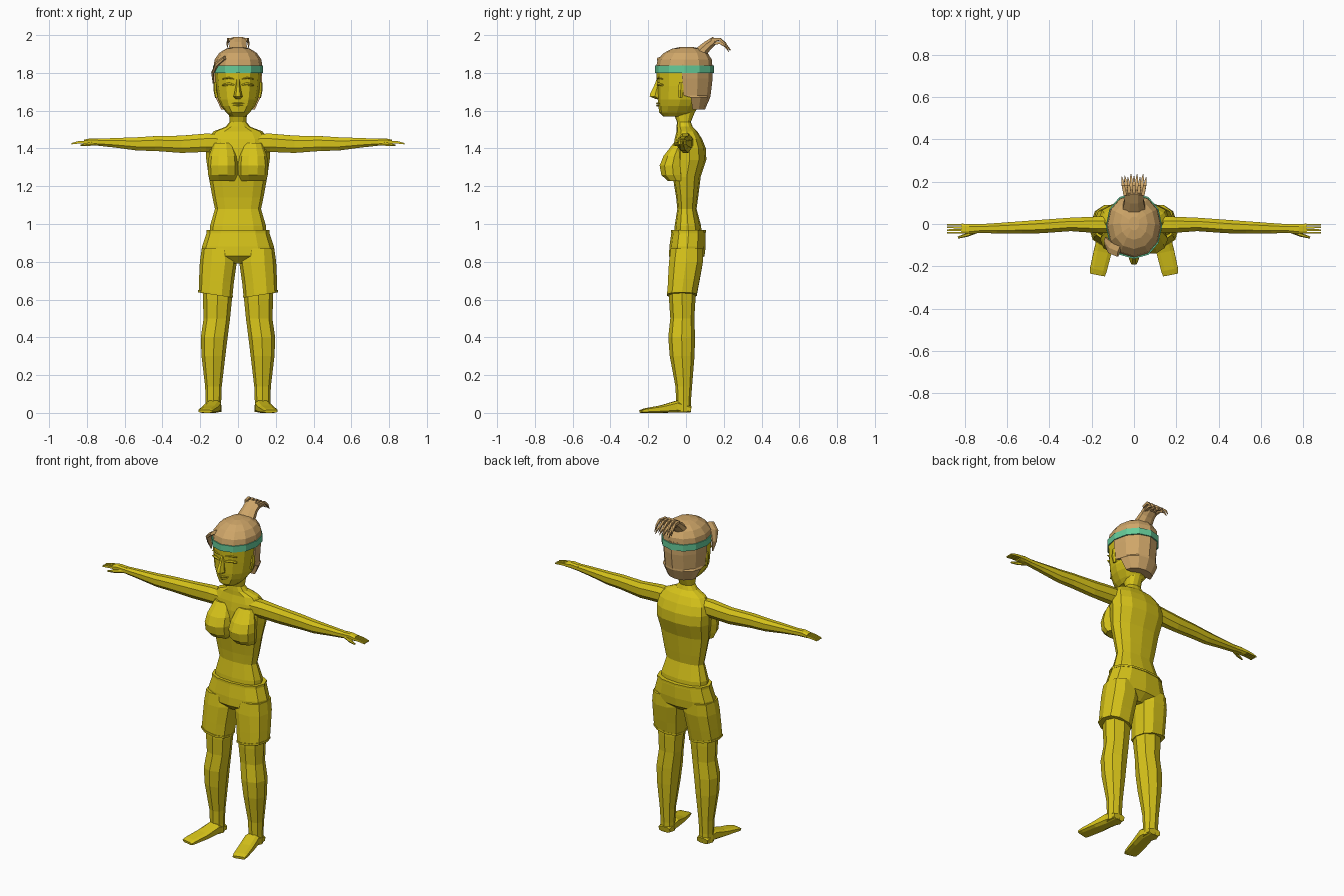
import bpy, bmesh, math, random
from mathutils import Vector

random.seed(4)


def material(name, rgb):
    m = bpy.data.materials.new(name)
    m.diffuse_color = (*rgb, 1)
    return m


SKIN = material("yellow", (0.68, 0.55, 0.01))
HAIR = material("tan", (0.62, 0.38, 0.14))
BAND = material("teal", (0.13, 0.60, 0.32))


def power(v, p):
    return math.copysign(abs(v) ** p, v)


def loft(name, rings, mat, mirror=False, caps=True):
    """Skin a list of equal-sized point rings, optionally mirrored across x."""
    bm = bmesh.new()
    vs = [[bm.verts.new(p) for p in r] for r in rings]
    n = len(vs[0])
    for a, b in zip(vs, vs[1:]):
        for i in range(n):
            j = (i + 1) % n
            bm.faces.new((a[i], a[j], b[j], b[i]))
    if caps:
        bm.faces.new(vs[0])
        bm.faces.new(vs[-1])
    bmesh.ops.recalc_face_normals(bm, faces=bm.faces)
    me = bpy.data.meshes.new(name)
    bm.to_mesh(me)
    bm.free()
    me.materials.append(mat)
    ob = bpy.data.objects.new(name, me)
    bpy.context.collection.objects.link(ob)
    if mirror:
        ob.modifiers.new("mirror", 'MIRROR').use_mirror_merge = False
    return ob


def level(z, cx, rx, yf, yb, n=12, p=0.85, tilt=0.0):
    """Horizontal ring: half width rx, from yf (front) to yb (back)."""
    cy, ry = (yf + yb) / 2, (yb - yf) / 2
    out = []
    for i in range(n):
        t = 2 * math.pi * i / n
        c, s = power(math.cos(t), p), power(math.sin(t), p)
        out.append((cx + rx * c, cy + ry * s, z + tilt * c))
    return out


def tube(name, stations, u, mat, n=6, p=1.0, mirror=False, floor=False):
    """Sweep an oval (half size a along u, b across) through (x, y, z, a, b)."""
    pts = [Vector(s[:3]) for s in stations]
    rings = []
    for k, (x, y, z, a, b) in enumerate(stations):
        t = (pts[min(k + 1, len(pts) - 1)] - pts[max(k - 1, 0)]).normalized()
        v = t.cross(Vector(u)).normalized()
        w = v.cross(t)
        ring = []
        for i in range(n):
            g = 2 * math.pi * (i + 0.5) / n
            q = pts[k] + w * a * power(math.cos(g), p) + v * b * power(math.sin(g), p)
            if floor:
                q.z = max(q.z, 0)
            ring.append(q)
        rings.append(ring)
    return loft(name, rings, mat, mirror)


# Torso and neck
loft("torso", [level(z, 0, *r) for z, *r in [
    (0.92, .150, -.065, .085), (0.99, .148, -.060, .080), (1.08, .122, -.046, .056),
    (1.14, .135, -.052, .064), (1.25, .155, -.070, .078), (1.34, .168, -.070, .108),
    (1.40, .170, -.068, .105), (1.45, .160, -.060, .085), (1.49, .130, -.050, .060),
    (1.515, .065, -.050, .035), (1.54, .045, -.048, .026), (1.60, .048, -.070, .050)]], SKIN)

# Bust
loft("bust", [level(z, cx, rx, yf, 0, 10, 1) for z, cx, rx, yf in [
    (1.228, .080, .068, -.100), (1.26, .080, .078, -.134), (1.31, .080, .080, -.143),
    (1.36, .080, .074, -.122), (1.43, .078, .050, -.066)]], SKIN, True)

# Shorts: hips, waistband and flared legs with hems
loft("shorts_hips", [level(z, 0, *r) for z, *r in [
    (.965, .165, -.076, .102), (.95, .167, -.078, .104), (.88, .190, -.088, .104),
    (.83, .190, -.090, .098), (.79, .070, -.050, .050)]], SKIN)
loft("shorts_waistband", [level(z, 0, rx, -f, b) for z, rx, f, b in [
    (.955, .168, .080, .106), (.967, .168, .080, .106)]], SKIN)
loft("shorts_leg", [level(z, cx, rx, yf, yb, 10, .85, t) for z, cx, rx, yf, yb, t in [
    (.87, .106, .086, -.084, .094, 0), (.80, .104, .098, -.094, .094, 0),
    (.70, .114, .092, -.099, .075, .01), (.625, .119, .089, -.102, .060, .014)]], SKIN, True)
loft("shorts_hem", [level(z, .119, .092, -.105, .063, 10, .85, .014)
                    for z in (.636, .624)], SKIN, True)

# Legs and feet
loft("leg", [level(z, *r, 8, .9) for z, *r in [
    (.70, .110, .078, -.090, .050), (.60, .109, .077, -.090, .050),
    (.50, .112, .070, -.083, .044), (.40, .126, .071, -.094, .048),
    (.30, .130, .063, -.086, .045), (.14, .130, .044, -.056, .032),
    (.06, .130, .041, -.052, .026), (.004, .130, .042, -.052, .026)]], SKIN, True)
tube("foot", [
    (.128, .026, .018, .038, .018), (.130, -.05, .033, .043, .033),
    (.148, -.13, .020, .044, .021), (.168, -.215, .012, .042, .013),
    (.173, -.240, .008, .038, .008)], (1, 0, 0), SKIN, 8, .6, True, True)

# Arms with hands, fingers and thumbs
tube("arm", [
    (.09, -.002, 1.430, .050, .045), (.17, -.004, 1.430, .052, .042),
    (.30, -.002, 1.422, .049, .034), (.44, -.012, 1.426, .042, .034),
    (.53, -.016, 1.424, .038, .031), (.65, -.020, 1.430, .027, .026),
    (.74, -.022, 1.433, .020, .022)], (0, 0, 1), SKIN, 8, .9, True)
tube("palm", [
    (.73, -.022, 1.433, .019, .022), (.78, -.023, 1.436, .019, .024),
    (.815, -.022, 1.433, .014, .025)], (0, 0, 1), SKIN, 8, .7, True)
for i in range(4):
    y = -.041 + i * .0125
    tube("finger", [
        (.80, y, 1.435, .010, .006), (.845, y, 1.432, .009, .006),
        (.882, y, 1.425, .005, .005)], (0, 0, 1), SKIN, 4, 1, True)
tube("thumb", [
    (.745, -.034, 1.428, .010, .010), (.79, -.052, 1.422, .010, .009),
    (.832, -.064, 1.417, .005, .005)], (0, 0, 1), SKIN, 6, 1, True)

# Head
loft("head", [level(z, 0, *r, 12, .92) for z, *r in [
    (1.570, .040, -.120, .020), (1.590, .062, -.142, .045), (1.625, .090, -.146, .070),
    (1.66, .106, -.150, .090), (1.73, .117, -.153, .115), (1.80, .123, -.157, .130),
    (1.86, .118, -.150, .128), (1.90, .080, -.100, .090)]], SKIN)

# Facial features
loft("nose", [level(z, 0, rx, yf, -.13, 6, 1) for z, rx, yf in [
    (1.663, .014, -.165), (1.675, .024, -.197), (1.69, .020, -.194),
    (1.73, .012, -.172), (1.765, .011, -.158)]], SKIN)
for nm, z, a in (("upper_lip", 1.637, .036), ("lower_lip", 1.626, .028)):
    tube(nm, [(-a, -.136, z + .003, .002, .003), (0, -.151, z, .006, .008),
              (a, -.136, z + .003, .002, .003)], (0, 0, 1), SKIN, 6)
for nm, z, h, d in (("eyelid", 1.735, .010, .008), ("eyebrow", 1.768, .005, .007)):
    tube(nm, [(.020, -.147, z, h * .5, d), (.048, -.143, z + .006, h, d),
              (.080, -.125, z, h * .5, d)], (0, 0, 1), SKIN, 6, 1, True)
tube("ear", [(.112, -.030, 1.67, .012, .010), (.121, -.028, 1.71, .018, .009),
             (.121, -.026, 1.75, .012, .008)], (0, 1, 0), SKIN, 6, 1, True)

# Hair: crown, back drape and side lock
loft("hair_crown", [level(z, 0, *r, 12, .95) for z, *r in [
    (1.832, .129, -.158, .140), (1.87, .124, -.150, .137), (1.905, .100, -.118, .115),
    (1.928, .064, -.074, .080), (1.937, .025, -.030, .035)]], HAIR)


def drape(z, rx, y0, yb):
    arc = [math.pi * i / 6 for i in range(7)]
    return [(rx * math.cos(t), y0 + (yb - y0) * math.sin(t), z) for t in arc]


loft("hair_back", [drape(*r) for r in [
    (1.845, .128, -.020, .141), (1.77, .128, -.020, .141), (1.68, .121, -.012, .130),
    (1.67, .119, .025, .128), (1.605, .088, .035, .100)]], HAIR)
tube("hair_lock", [
    (-.070, -.130, 1.880, .030, .010), (-.110, -.112, 1.850, .032, .012),
    (-.134, -.080, 1.800, .022, .008), (-.130, -.070, 1.745, .005, .004)],
    (0, 1, 0), HAIR, 6)

# Headband
loft("headband", [level(z, 0, rx, -f, b, 12, .95) for z, rx, f, b in [
    (1.800, .126, .158, .138), (1.800, .133, .165, .147),
    (1.838, .133, .165, .147), (1.838, .126, .158, .138)]], BAND, caps=False)

# Ponytail stem and drooping tips
tube("ponytail", [
    (0, .075, 1.905, .058, .036), (0, .115, 1.945, .048, .028),
    (0, .155, 1.975, .050, .022)], (1, 0, 0), HAIR, 8)
for row in range(2):
    for i in range(5 - row):
        x = (i - (4 - row) / 2) * .023
        j, d = random.uniform(-.012, .008), .018 * row
        tube("ponytail_tip", [
            (x * .9, .135, 1.975 - d, .011, .014), (x * 1.1, .180, 1.978 - d, .010, .010),
            (x * 1.2, .212 + j, 1.958 - d, .007, .007),
            (x * 1.25, .232 + j, 1.932 - d + j, .001, .001)], (1, 0, 0), HAIR, 4)
